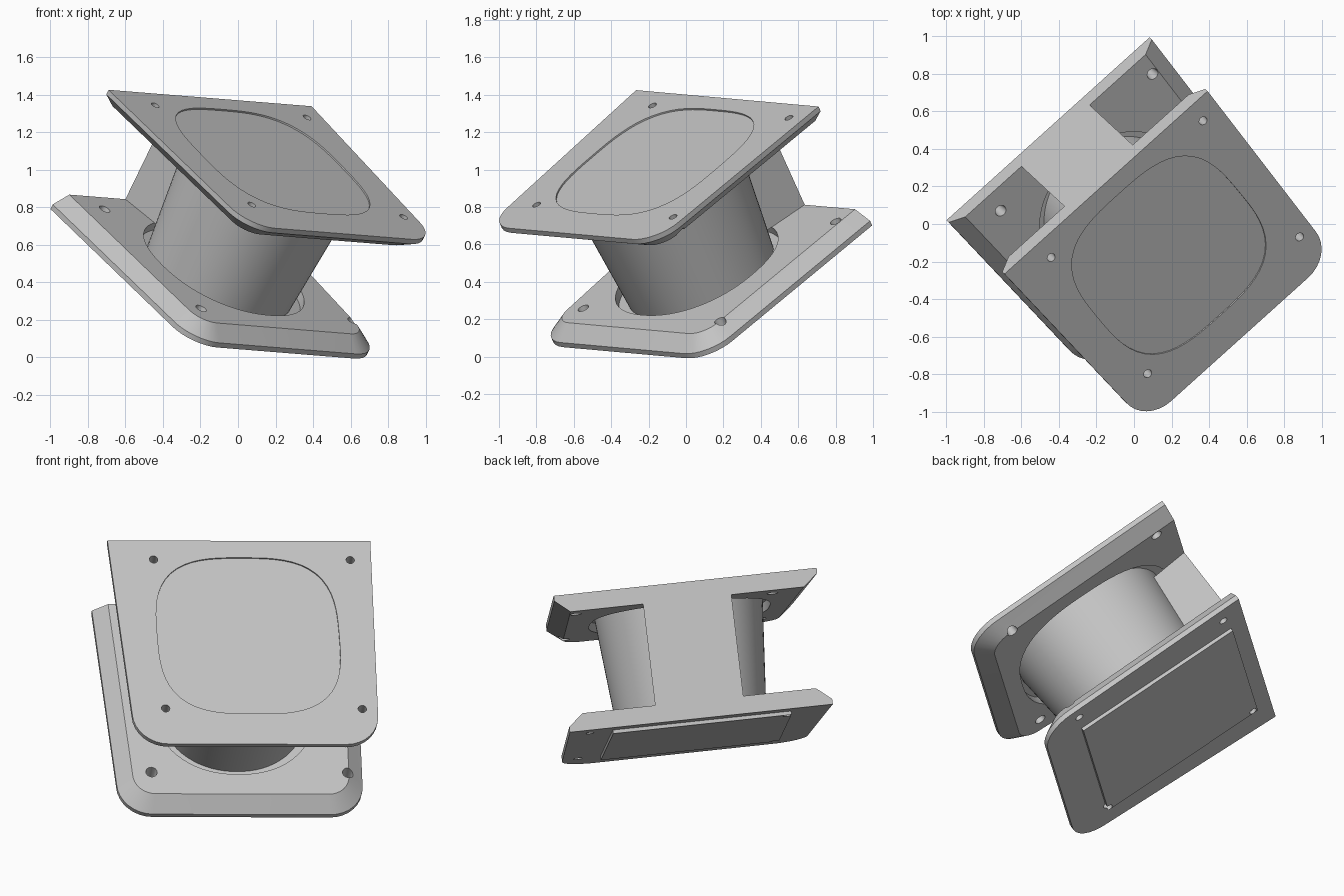
import bpy, bmesh, math
from mathutils import Matrix, Vector

if "Cube" in bpy.data.objects:
    bpy.data.objects.remove(bpy.data.objects["Cube"])

# Tilted frame of the spool: across, back, and along the axis
across = Vector((0.742, 0.668, -0.06)).normalized()
axis = Vector((0.406, -0.376, 0.834)).normalized()
back = axis.cross(across).normalized()
axis = across.cross(back)
FRAME = Matrix((across, back, axis)).transposed().to_4x4()
FRAME.translation = (0.024, -0.03, 0.726)

grey = bpy.data.materials.new("plain grey")
grey.use_nodes = True
grey.diffuse_color = (0.55, 0.55, 0.55, 1)
grey.node_tree.nodes["Principled BSDF"].inputs["Base Color"].default_value = grey.diffuse_color

OUTER, RIM, INNER, FLOOR = 0.3815, 0.352, 0.2835, 0.335
BACK = 0.614


def loft(name, sections):
    """Closed solid through (outline, height) sections with equal point counts."""
    bm = bmesh.new()
    rings = [[bm.verts.new((x, y, z)) for x, y in pts] for pts, z in sections]
    for low, high in zip(rings, rings[1:]):
        for i in range(len(low)):
            j = (i + 1) % len(low)
            bm.faces.new((low[i], low[j], high[j], high[i]))
    bm.faces.new(rings[0])
    bm.faces.new(rings[-1])
    bmesh.ops.recalc_face_normals(bm, faces=bm.faces)
    bm.transform(FRAME)
    mesh = bpy.data.meshes.new(name)
    bm.to_mesh(mesh)
    bm.free()
    mesh.materials.append(grey)
    obj = bpy.data.objects.new(name, mesh)
    bpy.context.collection.objects.link(obj)
    return obj


def squircle(half, power, x=0, y=0, count=72):
    pts = []
    for i in range(count):
        a = 2 * math.pi * i / count
        c, s = math.cos(a), math.sin(a)
        r = half / (abs(c) ** power + abs(s) ** power) ** (1 / power)
        pts.append((x + r * c, y + r * s))
    return pts


def plate_outline(side, front, radius, steps=8):
    """Square back corners, rounded front corners, slight taper forwards."""
    left, right = -0.73 + side, 0.73 - side
    fl, fr, fy = left + 0.06, right - 0.035, -0.702 + front
    pts = [(right, BACK), (left, BACK)]
    for cx, start in ((fl + radius, math.pi), (fr - radius, 1.5 * math.pi)):
        for i in range(steps + 1):
            a = start + i / steps * math.pi / 2
            pts.append((cx + radius * math.cos(a), fy + radius + radius * math.sin(a)))
    return pts


def select_only(obj):
    bpy.ops.object.select_all(action='DESELECT')
    obj.select_set(True)
    bpy.context.view_layer.objects.active = obj


def cut(obj, cutter):
    select_only(obj)
    mod = obj.modifiers.new("cut", 'BOOLEAN')
    mod.operation, mod.solver, mod.object = 'DIFFERENCE', 'EXACT', cutter
    bpy.ops.object.modifier_apply(modifier=mod.name)
    bpy.data.objects.remove(cutter)


def drill(obj, s):
    """Four tapered screw holes."""
    for x in (-0.482, 0.61):
        for y in (-0.472, 0.492):
            cut(obj, loft("hole_cutter", [(squircle(0.034, 2, x, y, 20), s * 0.25),
                                          (squircle(0.02, 2, x, y, 20), s * 0.42)]))


def end_plate(name, s, well):
    """Chamfered plate with a well for the column; s is +1 for the upper end, -1 for the lower."""
    wide, narrow = plate_outline(0, 0, 0.19), plate_outline(0.082, 0.09, 0.12)
    plate = loft(name, [(wide, s * OUTER), (wide, s * RIM), (narrow, s * INNER)])
    cut(plate, loft("well_cutter", [(well, s * 0.2), (well, s * FLOOR)]))
    drill(plate, s)
    return plate


# Upper plate with a shallow rounded recess in its face
upper = end_plate("upper_plate", 1, squircle(0.5, 2.6, 0, -0.01))
recess = squircle(0.505, 3.1, 0.01)
cut(upper, loft("recess_cutter", [(recess, OUTER - 0.009), (recess, 0.5)]))

# Lower plate with a raised square pad on its underside
lower = end_plate("lower_plate", -1, squircle(0.455, 2.2, 0, -0.03))
pad_shape = [(-0.505, -0.48), (0.485, -0.48), (0.485, 0.52), (-0.505, 0.52)]
pad = loft("bottom_pad", [(pad_shape, -OUTER + 0.005), (pad_shape, -OUTER - 0.02)])
drill(pad, -1)

# Tapered column between the plates
column = loft("column", [(squircle(0.41, 2.1, 0, -0.025), -0.345),
                         (squircle(0.468, 2.1, 0, -0.02), 0.345)])

# Flat web joining both plates at the back, narrowing towards the column
web_shape = [(-0.155, 0.2), (0.155, 0.2), (0.245, BACK), (-0.245, BACK)]
web = loft("back_web", [(web_shape, -INNER), (web_shape, INNER)])

for part in (upper, lower, pad, column, web):
    select_only(part)
    bpy.ops.object.shade_smooth_by_angle(angle=math.radians(25))
